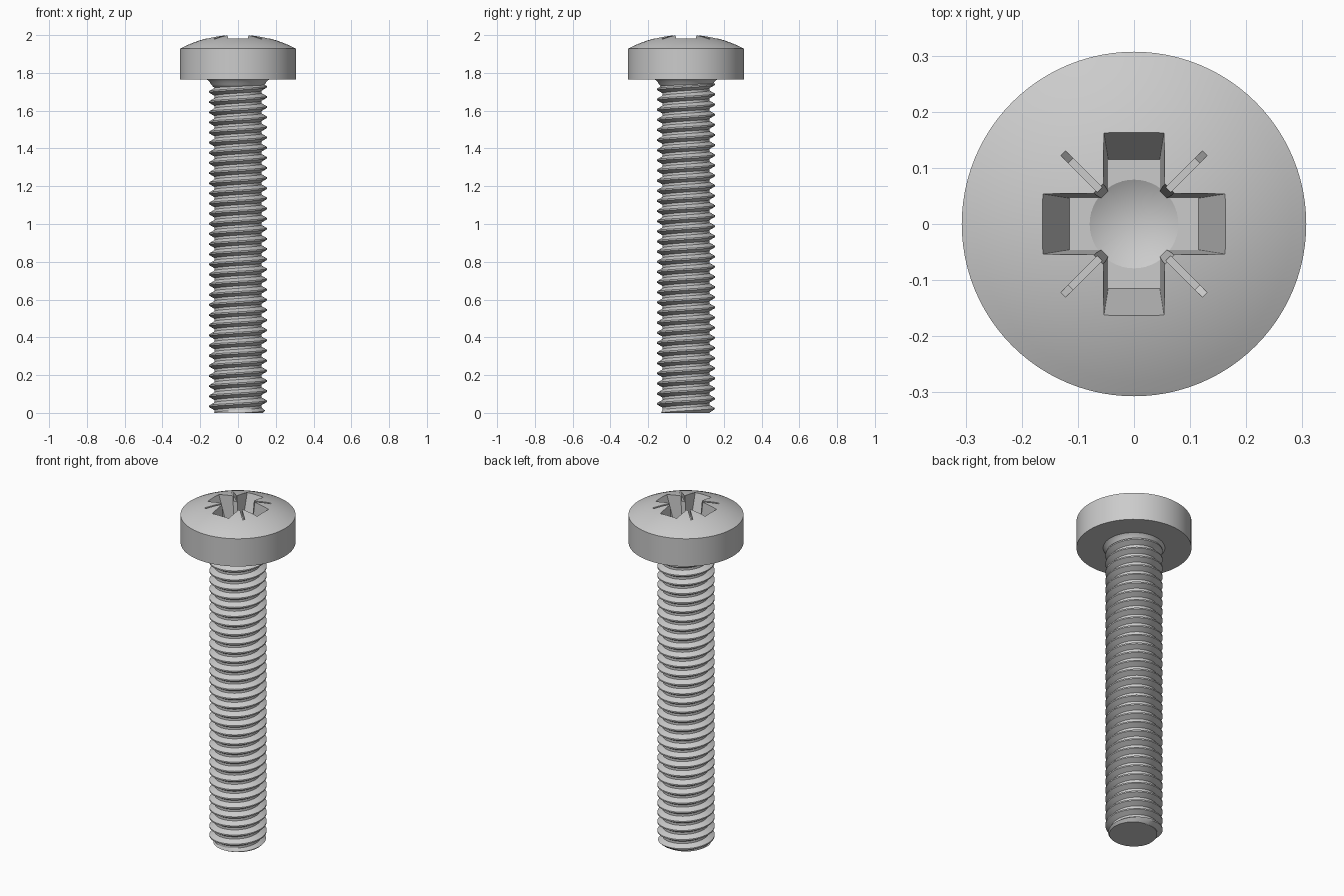
import bpy, bmesh
from math import cos, sin, pi, radians, sqrt, tau
from mathutils import Matrix

if "Cube" in bpy.data.objects:
    bpy.data.objects.remove(bpy.data.objects["Cube"])


def make_object(name, bm):
    bmesh.ops.recalc_face_normals(bm, faces=bm.faces)
    mesh = bpy.data.meshes.new(name)
    bm.to_mesh(mesh)
    bm.free()
    obj = bpy.data.objects.new(name, mesh)
    bpy.context.collection.objects.link(obj)
    return obj


def activate(obj):
    bpy.ops.object.select_all(action='DESELECT')
    obj.select_set(True)
    bpy.context.view_layer.objects.active = obj


def lathe(name, profile, steps=96):
    bm = bmesh.new()
    verts = [bm.verts.new((r, 0, z)) for r, z in profile]
    edges = [bm.edges.new(pair) for pair in zip(verts, verts[1:])]
    bmesh.ops.spin(bm, geom=verts + edges, cent=(0, 0, 0), axis=(0, 0, 1),
                   angle=tau, steps=steps, use_duplicate=False)
    bmesh.ops.remove_doubles(bm, verts=bm.verts, dist=1e-5)
    return make_object(name, bm)


def tapered_bar(name, low, high, z0, z1, angle):
    """Bar with half-sizes low at z0 and high at z1, turned about z."""
    bm = bmesh.new()
    bmesh.ops.create_cube(bm, size=2)
    for v in bm.verts:
        half, z = (high, z1) if v.co.z > 0 else (low, z0)
        v.co = (v.co.x * half[0], v.co.y * half[1], z)
    bm.transform(Matrix.Rotation(radians(angle), 4, 'Z'))
    return make_object(name, bm)


def cut(target, cutter):
    cutter.hide_render = True
    mod = target.modifiers.new("cut", 'BOOLEAN')
    mod.operation, mod.solver, mod.object = 'DIFFERENCE', 'EXACT', cutter
    activate(target)
    bpy.ops.object.modifier_apply(modifier=mod.name)
    bpy.data.objects.remove(cutter)


# Domed head with the fillet underneath
HEAD_R, APEX, DOME_R = 0.307, 2.004, 0.66
dome = []
for i in range(13):
    r = HEAD_R * (1 - i / 12)
    dome.append((r, APEX - DOME_R + sqrt(DOME_R ** 2 - r * r)))
profile = [(0, 1.715), (0.11, 1.715), (0.13, 1.725), (0.143, 1.74), (0.152, 1.755),
           (0.165, 1.765), (HEAD_R, 1.765)] + dome
head = lathe("head", profile)

# Cross recess: wide arms, corner ribs, shallow tick marks, conical bottom
for a in (0, 90):
    cut(head, tapered_bar("arm_cutter", (0.115, 0.046), (0.180, 0.0565), 1.85, 2.03, a))
for a in (45, 135):
    cut(head, tapered_bar("rib_cutter", (0.074, 0.011), (0.093, 0.011), 1.849, 2.03, a))
    cut(head, tapered_bar("tick_cutter", (0.16, 0.006), (0.218, 0.006), 1.965, 2.01, a))
cut(head, lathe("cone_cutter", [(0, 1.808), (0.08, 1.8505), (0, 1.8505)], 48))

# Threaded shank: helical sheet trimmed flat at both ends
PITCH, MAJOR, MINOR, SEG = 0.0537, 0.153, 0.124, 64
TOP, TURNS = 1.745, 38
section = [(MINOR, -0.38), (MAJOR, -0.07), (MAJOR, 0.07), (MINOR, 0.38)]
bm = bmesh.new()
grid = []
for i in range(TURNS * SEG):
    a = tau * i / SEG
    z = 0.008 + PITCH * (i / SEG - 3)
    grid.append([bm.verts.new((r * cos(a), r * sin(a), z + o * PITCH)) for r, o in section])
for i in range(len(grid) - 1):
    p, q = grid[i], grid[i + 1]
    for j in range(3):
        bm.faces.new((p[j], q[j], q[j + 1], p[j + 1]))
    if i + SEG + 1 < len(grid):
        bm.faces.new((p[3], q[3], grid[i + SEG + 1][0], grid[i + SEG][0]))
for z, normal in ((0, (0, 0, -1)), (TOP, (0, 0, 1))):
    res = bmesh.ops.bisect_plane(bm, geom=bm.verts[:] + bm.edges[:] + bm.faces[:], dist=1e-6,
                                 plane_co=(0, 0, z), plane_no=normal, clear_outer=True)
    rim = [e for e in res["geom_cut"] if isinstance(e, bmesh.types.BMEdge)]
    bmesh.ops.edgeloop_fill(bm, edges=rim)
# End chamfer
for v in bm.verts:
    r, limit = v.co.xy.length, 0.132 + v.co.z
    if r > limit:
        v.co.x *= limit / r
        v.co.y *= limit / r
shank = make_object("threaded_shank", bm)

for obj in (head, shank):
    activate(obj)
    bpy.ops.object.shade_smooth_by_angle(angle=radians(25))
